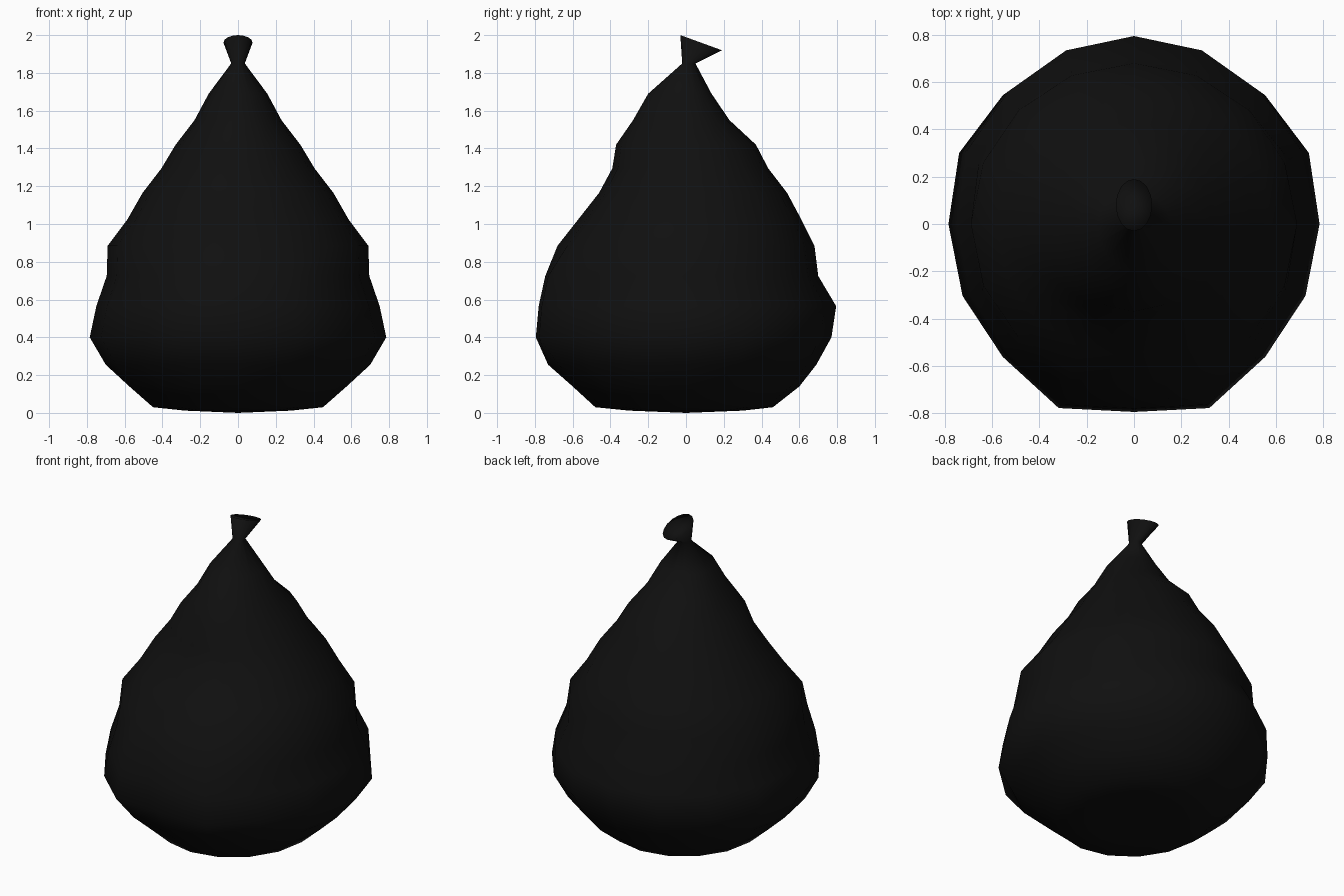
import bpy, bmesh
from math import pi, cos, sin

if "Cube" in bpy.data.objects:
    bpy.data.objects.remove(bpy.data.objects["Cube"])

SIDES = 16

# bag profile: height, half width, front depth, back depth
RINGS = [
    (0.012, 0.28, 0.30, 0.30),
    (0.03, 0.45, 0.48, 0.46),
    (0.14, 0.575, 0.60, 0.60),
    (0.255, 0.70, 0.73, 0.69),
    (0.40, 0.785, 0.795, 0.77),
    (0.565, 0.75, 0.78, 0.795),
    (0.725, 0.695, 0.745, 0.70),
    (0.885, 0.69, 0.68, 0.68),
    (1.025, 0.585, 0.57, 0.61),
    (1.165, 0.505, 0.46, 0.535),
    (1.295, 0.405, 0.39, 0.435),
    (1.42, 0.33, 0.37, 0.37),
    (1.55, 0.23, 0.28, 0.23),
    (1.69, 0.155, 0.20, 0.135),
    (1.85, 0.036, 0.02, 0.05),
]

bm = bmesh.new()


def add_ring(z, rx, front, back, bulge=False):
    verts = []
    for i in range(SIDES):
        a = 2 * pi * i / SIDES
        k = 1.0
        if bulge:
            # creased bag: fuller front corners and right/left back corners
            k = {11: 1.06, 13: 1.06, 1: 1.02, 7: 1.02}.get(i, 1.0)
        y = sin(a) * (back if sin(a) > 0 else front)
        verts.append(bm.verts.new((rx * cos(a) * k, y * k, z)))
    return verts


def bridge(low, high):
    for i in range(SIDES):
        j = (i + 1) % SIDES
        bm.faces.new((low[i], low[j], high[j], high[i]))


# bag body up to the tied neck
rings = [add_ring(*r, bulge=0.3 < r[0] < 0.8) for r in RINGS]

# flared, tilted mouth above the knot
rings.append([bm.verts.new((0.077 * cos(2 * pi * i / SIDES),
                            0.08 + 0.11 * sin(2 * pi * i / SIDES),
                            1.96 - 0.04 * sin(2 * pi * i / SIDES)))
              for i in range(SIDES)])
for low, high in zip(rings, rings[1:]):
    bridge(low, high)

# close the bottom and the mouth
base = bm.verts.new((0, 0, 0))
tip = bm.verts.new((0, 0.075, 1.95))
for i in range(SIDES):
    j = (i + 1) % SIDES
    bm.faces.new((base, rings[0][j], rings[0][i]))
    bm.faces.new((tip, rings[-1][i], rings[-1][j]))

for f in bm.faces:
    f.smooth = True
bmesh.ops.recalc_face_normals(bm, faces=bm.faces)
mesh = bpy.data.meshes.new("rubbish_bag")
bm.to_mesh(mesh)
bm.free()

# black plastic
mat = bpy.data.materials.new("black_plastic")
mat.diffuse_color = (0.005, 0.005, 0.005, 1)
mat.use_nodes = True
mat.node_tree.nodes["Principled BSDF"].inputs["Base Color"].default_value = mat.diffuse_color
mesh.materials.append(mat)
bag = bpy.data.objects.new("rubbish_bag", mesh)
bpy.context.collection.objects.link(bag)
